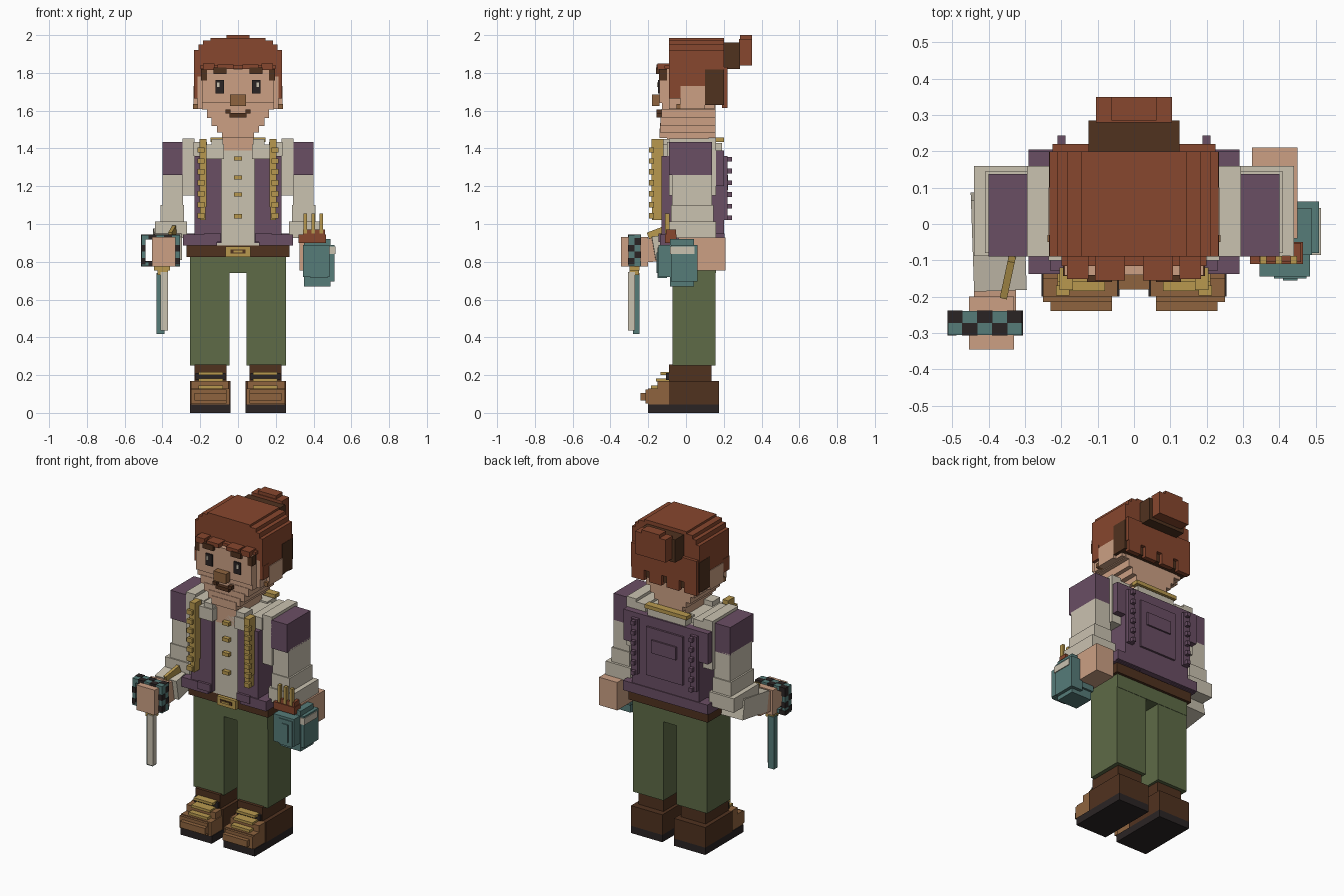
import bpy
import bmesh
from math import radians
from mathutils import Matrix, Vector

if "Cube" in bpy.data.objects:
    bpy.data.objects.remove(bpy.data.objects["Cube"], do_unlink=True)


def paint(name, hex_code):
    channels = [int(hex_code[i:i + 2], 16) / 255 for i in (0, 2, 4)]
    linear = [((c + .055) / 1.055) ** 2.4 for c in channels] + [1]
    material = bpy.data.materials.new(name)
    material.use_nodes = True
    material.diffuse_color = linear
    material.node_tree.nodes["Principled BSDF"].inputs["Base Color"].default_value = linear
    return material


RUST = paint("rust_hair", "87472E")
BROWN = paint("dark_brown", "50321F")
SKIN = paint("skin", "CCA084")
BLACK = paint("near_black", "2A2424")
TAN = paint("tan_leather", "8F643F")
GOLD = paint("gold", "B8994F")
PURPLE = paint("purple_cloth", "6A4E64")
CREAM = paint("cream_cloth", "CAC2B0")
GREEN = paint("green_cloth", "5E6B47")
TEAL = paint("teal", "567C79")


def box(name, material, xs, ys, zs, tilt=0, turn=0):
    """Box spanning three ranges, optionally tilted about x and turned about z."""
    size = Vector([r[1] - r[0] for r in (xs, ys, zs)])
    centre = Vector([(r[0] + r[1]) / 2 for r in (xs, ys, zs)])
    bm = bmesh.new()
    bmesh.ops.create_cube(bm, size=1, matrix=Matrix.Diagonal(size).to_4x4())
    mesh = bpy.data.meshes.new(name)
    bm.to_mesh(mesh)
    bm.free()
    mesh.materials.append(material)
    obj = bpy.data.objects.new(name, mesh)
    obj.location = centre
    obj.rotation_euler = (radians(tilt), 0, radians(turn))
    bpy.context.scene.collection.objects.link(obj)
    return obj


def pair(name, material, xs, ys, zs):
    """The same box on the left (+x) and right (-x) sides."""
    box("left_" + name, material, xs, ys, zs)
    box("right_" + name, material, (-xs[1], -xs[0]), ys, zs)


def wide(name, material, half, ys, zs):
    """Box centred on x."""
    return box(name, material, (-half, half), ys, zs)


# Boots
pair("boot_sole", BLACK, (.04, .255), (-.2, .175), (0, .045))
pair("boot_heel", BROWN, (.04, .255), (-.09, .175), (.045, .17))
pair("boot_ankle", BROWN, (.06, .23), (-.09, .135), (.17, .255))
pair("boot_toe", TAN, (.045, .25), (-.2, -.09), (.045, .13))
pair("boot_toe_cap", TAN, (.06, .25), (-.215, -.2), (.05, .125))
pair("boot_toe_bump", TAN, (.06, .23), (-.24, -.215), (.065, .105))
pair("boot_tongue", TAN, (.05, .25), (-.15, -.09), (.13, .17))
pair("boot_throat", BLACK, (.065, .225), (-.105, -.09), (.175, .21))
for i in range(3):
    y, z = -.185 + .025 * i, .13 + .035 * i
    pair(f"boot_lace_{i}", GOLD, (.08, .21), (y, y + .085), (z, z + .016))

# Trousers and belt
pair("trouser_leg", GREEN, (.045, .255), (-.072, .157), (.25, .8))
wide("trouser_hips", GREEN, .255, (-.074, .159), (.74, .83))
wide("belt", BROWN, .272, (-.095, .175), (.825, .885))
wide("belt_buckle", GOLD, .065, (-.115, -.09), (.825, .88))
wide("buckle_hole", BROWN, .04, (-.12, -.11), (.845, .865))
wide("buckle_pin", GOLD, .025, (-.125, -.11), (.85, .86))

# Shirt and waistcoat
wide("shirt_body", CREAM, .225, (-.1, .15), (.885, .1 + 1.29))
pair("waistcoat_front", PURPLE, (.088, .23), (-.13, .05), (.9, 1.36))
pair("waistcoat_hem", PURPLE, (.11, .29), (-.138, .19), (.885, .945))
pair("waistcoat_hem_point", PURPLE, (.09, .18), (-.145, -.1), (.905, .95))
wide("waistcoat_back", PURPLE, .23, (.05, .2), (.9, 1.39))
wide("waistcoat_back_hem", PURPLE, .29, (.12, .205), (.89, .95))
pair("waistcoat_back_edge", PURPLE, (.18, .225), (.2, .22), (1.02, 1.36))
pair("waistcoat_back_strap", PURPLE, (.22, .29), (.1, .2), (1.2, 1.39))
for i in range(6):
    z = 1.02 + .062 * i
    pair(f"back_stud_{i}", PURPLE, (.188, .21), (.215, .243), (z, z + .025))
wide("back_panel", PURPLE, .125, (.19, .212), (1.03, 1.33))
wide("back_pocket", PURPLE, .085, (.21, .222), (1.18, 1.26))
for i, z in enumerate((1.03, 1.145, 1.235, 1.335)):
    wide(f"shirt_button_{i}", GOLD, .022, (-.125, -.1), (z, z + .022))
pair("front_braid", GOLD, (.168, .205), (-.182, -.12), (1.09, 1.45))
pair("front_braid_base", GOLD, (.172, .2), (-.18, -.12), (1.02, 1.1))
for i in range(7):
    z = 1.03 + .058 * i
    pair(f"braid_knot_{i}", GOLD, (.178, .215), (-.197, -.17), (z, z + .028))

# Collar and shoulders
pair("collar_flap", CREAM, (.075, .168), (-.142, .13), (1.345, 1.42))
pair("collar_wing", CREAM, (.08, .14), (-.135, -.06), (1.41, 1.45))
wide("collar_back", CREAM, .13, (.1, .19), (1.38, 1.43))
wide("collar_back_trim", GOLD, .145, (.155, .2), (1.435, 1.458))
pair("shoulder_yoke", CREAM, (.165, .235), (-.1, .16), (1.36, 1.435))
pair("shoulder_cap", CREAM, (.23, .295), (-.09, .16), (1.15, 1.453))
pair("shoulder_pad", PURPLE, (.29, .4), (-.09, .138), (1.26, 1.435))

# Sleeves
pair("sleeve", CREAM, (.29, .4), (-.075, .138), (1.0, 1.27))
pair("sleeve_puff", CREAM, (.285, .41), (-.08, .145), (1.01, 1.1))
pair("sleeve_cuff", CREAM, (.27, .44), (-.088, .16), (.925, 1.012))

# Left hand holding a tankard
box("left_hand", SKIN, (.325, .45), (-.04, .21), (.755, .928))
box("tankard_body", TEAL, (.345, .485), (-.145, .055), (.72, .89))
box("tankard_core", TEAL, (.35, .49), (-.085, .042), (.67, .92))
box("tankard_side", TEAL, (.43, .51), (-.08, .062), (.695, .89))
box("tankard_band", CREAM, (.44, .515), (-.086, .044), (.84, .88))
for i in range(2):
    inset = .025 * (i + 1)
    box(f"tankard_front_step_{i}", TEAL, (.36 + inset, .5 - inset),
        (-.15 - .006 * i, -.1), (.69 + inset, .9 - inset))
box("tankard_lid", RUST, (.32, .465), (-.11, -.05), (.9, .945))
box("tankard_lid_top", RUST, (.345, .46), (-.105, -.052), (.94, .972))
for i in range(3):
    x = .347 + .042 * i
    box(f"lid_spike_{i}", GOLD, (x, x + .018), (-.11, -.088), (.95, 1.055))

# Right forearm reaching forward
box("right_forearm_sleeve", CREAM, (-.445, -.3), (-.175, .08), (.83, .955), 10, 2)
box("right_wrist", SKIN, (-.44, -.325), (-.26, -.1), (.8, .925), 5)
box("right_hand", SKIN, (-.455, -.33), (-.345, -.2), (.775, .93))
box("right_cuff_trim", GOLD, (-.357, -.337), (-.2, -.09), (.915, .975), 20, -12)

# Chequered guard around the hand, built as a frame
for i, (xs, zs) in enumerate((((-.512, -.308), (.918, .943)), ((-.512, -.308), (.777, .8)),
                              ((-.512, -.49), (.78, .94)), ((-.33, -.308), (.78, .94)))):
    box(f"guard_bar_{i}", TEAL, xs, (-.305, -.24), zs)
for i in range(5):
    x = -.514 + .041 * i
    y = -.307 if i % 2 else -.272
    for side, z in (("top", .917), ("bottom", .775)):
        box(f"guard_check_{side}_{i}", BLACK, (x, x + .042), (y, y + .034), (z, z + .028))
for side, x in (("outer", -.514), ("inner", -.331)):
    for i in range(4):
        y, z = (-.307, -.272)[i % 2], .785 + .035 * i
        box(f"guard_check_{side}_{i}", BLACK, (x, x + .025), (y, y + .034), (z, z + .035))

# Blade
box("blade_ferrule", GOLD, (-.445, -.36), (-.3, -.245), (.755, .79))
box("blade_ferrule_tip", GOLD, (-.425, -.37), (-.3, -.25), (.73, .76))
box("blade_edge", CREAM, (-.41, -.37), (-.307, -.27), (.435, .745))
box("blade_spine", TEAL, (-.432, -.39), (-.28, -.245), (.417, .74))

# Neck and head
wide("neck", SKIN, .082, (-.1, .12), (1.33, 1.47))
jaw = ((.085, 1.455), (.11, 1.485), (.14, 1.52), (.165, 1.56), (.19, 1.605))
for i, (half, z) in enumerate(jaw):
    wide(f"jaw_step_{i}", SKIN, half, (-.14 + .003 * i, .155), (z, z + .05))
wide("head", SKIN, .19, (-.14, .15), (1.64, 1.82))
pair("cheek", SKIN, (.18, .215), (-.09, .15), (1.61, 1.78))
pair("ear", SKIN, (.2, .236), (-.03, .1), (1.61, 1.73))
pair("earring", TAN, (.2, .238), (-.05, -.03), (1.61, 1.635))

# Face
pair("eye", BLACK, (.073, .12), (-.149, -.14), (1.69, 1.762))
pair("eye_glint", CREAM, (.098, .11), (-.153, -.145), (1.725, 1.75))
pair("eyebrow", BROWN, (.06, .13), (-.16, -.14), (1.795, 1.828))
wide("nose", TAN, .042, (-.18, -.14), (1.625, 1.685))
wide("mouth", BROWN, .045, (-.155, -.13), (1.565, 1.587))
pair("mouth_corner", BROWN, (.04, .065), (-.155, -.13), (1.585, 1.605))
pair("temple", BROWN, (.165, .195), (-.143, -.1), (1.76, 1.82))

# Hair
for i, half in enumerate((.232, .21, .185, .145)):
    top = (1.92, 1.95, 1.972, 1.985)[i]
    wide(f"hair_crown_{i}", RUST, half, (-.09, .2), (1.815, top))
pair("hair_side", RUST, (.19, .232), (-.09, .11), (1.73, 1.83))
pair("sideburn", RUST, (.2, .234), (-.09, -.03), (1.665, 1.75))
wide("hair_back_shade", BROWN, .234, (.1, .2), (1.63, 1.817))
wide("hair_back", RUST, .225, (.19, .22), (1.68, 1.83))
for i in range(4):
    x = -.225 + .12 * i
    box(f"hair_back_lock_{i}", RUST, (x, x + .085), (.19, .22), (1.615, 1.69))
pair("outer_bang", RUST, (.125, .185), (-.152, -.08), (1.815, 1.85))
pair("inner_bang", RUST, (.025, .108), (-.155, -.08), (1.82, 1.845))
wide("hair_fringe", RUST, .2, (-.115, -.08), (1.822, 1.84))

# Hair bun and its tie
wide("bun_tie", BROWN, .125, (.18, .285), (1.82, 1.962))
wide("bun", RUST, .105, (.28, .35), (1.84, 1.98))
wide("bun_top", RUST, .062, (.285, .35), (1.97, 2.0))
